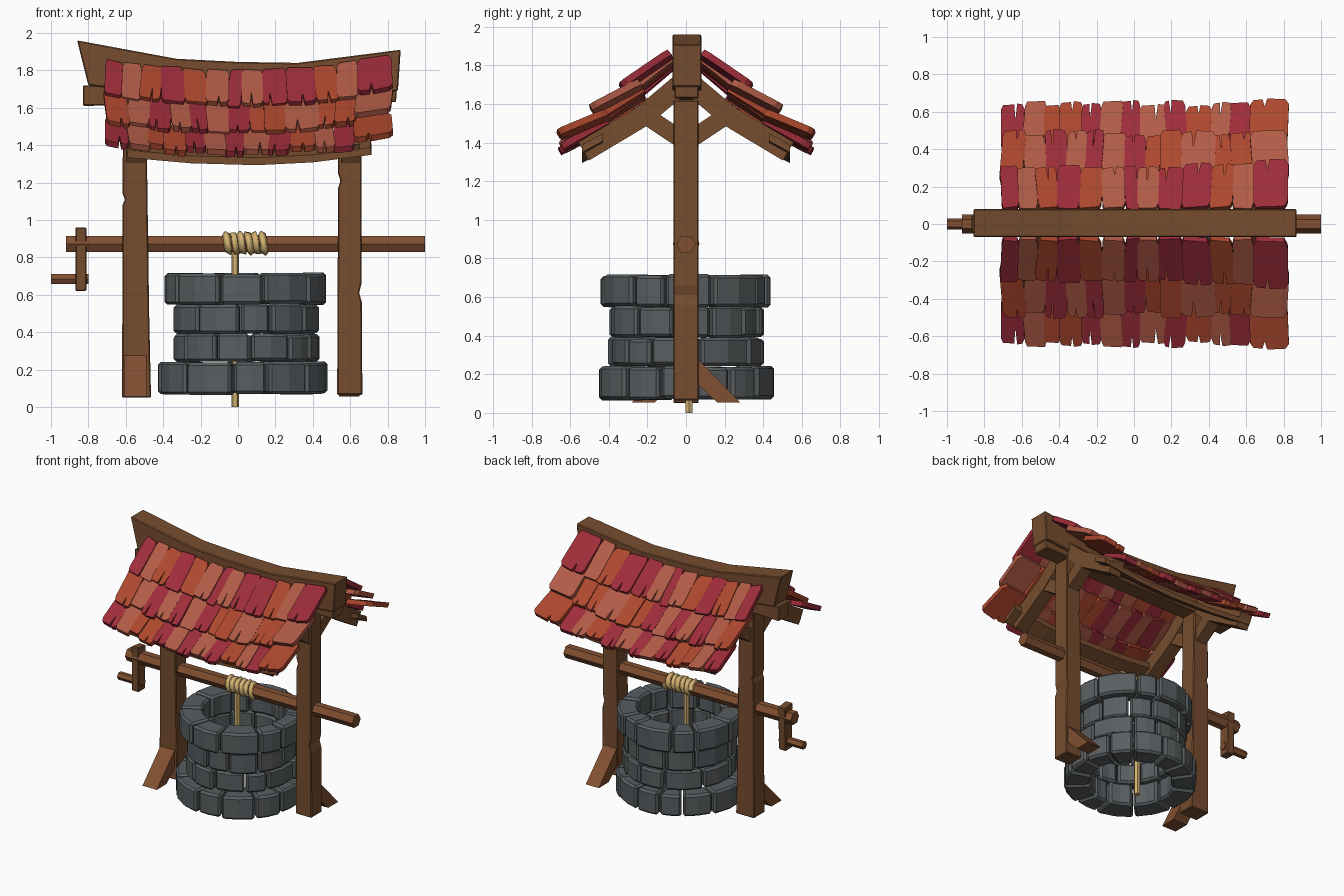
import bpy, bmesh, math, random
from mathutils import Vector

random.seed(4)
old = bpy.data.objects.get("Cube")
if old:
    bpy.data.objects.remove(old, do_unlink=True)


def material(name, *rgb):
    m = bpy.data.materials.new(name)
    m.use_nodes = True
    m.diffuse_color = (*rgb, 1)
    m.node_tree.nodes["Principled BSDF"].inputs["Base Color"].default_value = (*rgb, 1)
    return m


WOOD = material("brown wood", .18, .074, .028)
PALE = material("light wood", .22, .08, .031)
STONE = material("grey stone", .1, .112, .118)
ROPE = material("straw rope", .66, .45, .17)
TILES = [material("crimson tile", .34, .026, .042),
         material("orange tile", .42, .064, .027),
         material("salmon tile", .44, .105, .062)]

# Ways to place a flat outline (a, b) pushed along c
ALONG = {"x": lambda a, b, c: Vector((c, a, b)),
         "y": lambda a, b, c: Vector((a, c, b)),
         "z": lambda a, b, c: Vector((a, b, c))}


def add_prism(bm, pts, lo, hi, place, index=0):
    ends = [[bm.verts.new(place(a, b, c)) for a, b in pts] for c in (lo, hi)]
    n = len(pts)
    faces = [bm.faces.new(ends[0][::-1]), bm.faces.new(ends[1])]
    for i in range(n):
        j = (i + 1) % n
        faces.append(bm.faces.new((ends[0][i], ends[0][j], ends[1][j], ends[1][i])))
    for f in faces:
        f.material_index = index


def finish(bm, name, mats, bevel=0, mirror=False):
    bmesh.ops.recalc_face_normals(bm, faces=bm.faces)
    mesh = bpy.data.meshes.new(name)
    bm.to_mesh(mesh)
    bm.free()
    ob = bpy.data.objects.new(name, mesh)
    bpy.context.collection.objects.link(ob)
    for m in mats:
        mesh.materials.append(m)
    if bevel:
        mod = ob.modifiers.new("worn edges", "BEVEL")
        mod.width, mod.segments = bevel, 1
    if mirror:
        ob.modifiers.new("other side", "MIRROR").use_axis = (False, True, False)
    return ob


def prism(name, pts, axis, lo, hi, mat, bevel=.006, mirror=False):
    bm = bmesh.new()
    add_prism(bm, pts, lo, hi, ALONG[axis], 0)
    return finish(bm, name, [mat], bevel, mirror)


def ribbon(path, half):
    """Outline of a bent plank that follows a path."""
    up, down = [], []
    for i, p in enumerate(path):
        a, b = Vector(path[max(i - 1, 0)]), Vector(path[min(i + 1, len(path) - 1)])
        d = (b - a).normalized()
        n = Vector((-d.y, d.x)) * half
        up.append(Vector(p) + n)
        down.append(Vector(p) - n)
    return up + down[::-1]


def hexagon(cx, cy, r):
    return [(cx + r * math.cos(k * math.pi / 3), cy + r * math.sin(k * math.pi / 3))
            for k in range(6)]


# Stone rings of the well wall: bottom, top, radius, centre, count
rings = [(.065, .245, .455, .03, 13), (.24, .395, .395, .045, 11),
         (.385, .555, .395, .04, 11), (.545, .72, .435, .045, 11)]
for level, (lo, hi, radius, cx, count) in enumerate(rings):
    bm = bmesh.new()
    widths = [random.uniform(.7, 1.4) for _ in range(count)]
    scale = 2 * math.pi / sum(widths)
    start = random.uniform(0, 1)
    for w in widths:
        end = start + w * scale
        out = radius + random.uniform(-.012, .01)
        inner = .29 + random.uniform(-.015, .015)
        steps = [start + .015 + (end - start - .03) * k / 2 for k in range(3)]
        pts = [(cx + out * math.cos(a), out * math.sin(a)) for a in steps]
        pts += [(cx + inner * math.cos(a), inner * math.sin(a)) for a in steps[::-1]]
        add_prism(bm, pts, lo + random.uniform(0, .01), hi - random.uniform(0, .012), ALONG["z"])
        start = end
    finish(bm, "stone_ring_%d" % (level + 1), [STONE], .015)

# Posts with a few worn nicks, and their slanted feet
prism("right_post", [(-.62, .05), (-.465, .05), (-.475, .5), (-.485, 1.2), (-.49, 1.62),
                     (-.615, 1.62), (-.617, 1.14), (-.605, 1.11), (-.617, 1.08)],
      "y", -.065, .065, WOOD)
prism("left_post", [(.53, .065), (.665, .065), (.662, .56), (.648, .61), (.66, .66),
                    (.66, 1.62), (.535, 1.62), (.535, 1.25), (.548, 1.21), (.535, 1.17)],
      "y", -.065, .065, WOOD)
foot = [(.06, .28), (.28, .055), (.16, .055), (.06, .15)]
prism("left_foot_brace", foot, "x", .54, .65, PALE, 0)
prism("right_foot_brace", [(-y, z) for y, z in foot], "x", -.61, -.49, PALE, 0)

# Sagging ridge beam and the straight beam beneath it
prism("ridge_beam", [(-.86, 1.96), (-.33, 1.862), (.0, 1.845), (.32, 1.84), (.87, 1.91),
                     (.855, 1.69), (.32, 1.64), (-.33, 1.66), (-.8, 1.72)],
      "y", -.07, .08, WOOD)
prism("under_beam", [(-.83, 1.72), (-.83, 1.61), (.845, 1.63), (.85, 1.72)],
      "y", -.06, .065, WOOD)

# Rafters, knee braces and eave boards, repeated on the back
for side, x in (("right", -.55), ("left", .6)):
    prism(side + "_rafters", ribbon([(.03, 1.7), (.22, 1.54), (.53, 1.355)], .055),
          "x", x - .05, x + .05, WOOD, 0, True)
    prism(side + "_knee_braces", ribbon([(.03, 1.42), (.21, 1.54)], .045),
          "x", x - .045, x + .045, WOOD, 0, True)
eave = prism("eave_boards", ribbon([(-.59, 1.375), (-.25, 1.345), (.1, 1.335), (.4, 1.35),
                                    (.71, 1.39)], .02),
             "y", .43, .54, WOOD, 0, True)
for v in eave.data.vertices:
    v.co.z -= (v.co.y - .5) * .55


# Roof tiles: upper edge, lower edge, joints in hundredths, colour letters
def sag(x):
    return .065 * ((x / .75) ** 2 - 1)


rows = [((.06, 1.84), (.28, 1.65),
         (-71, -62, -52, -41, -29, -17, -5, 2, 13, 26, 41, 53, 64, 82), "csocoscsccosc"),
        ((.21, 1.68), (.46, 1.505),
         (-71, -59, -47, -36, -26, -17, -5, 6, 14, 25, 43, 52, 63, 82), "oscscscoosoos"),
        ((.39, 1.525), (.62, 1.395),
         (-71, -59, -48, -40, -28, -18, -7, 3, 17, 28, 41, 51, 62, 82), "csoocscscosco")]
for number, (top, low, joints, colours) in enumerate(rows):
    bm = bmesh.new()
    top, low = Vector(top), Vector(low)
    slope = low - top
    normal = Vector((-slope.y, slope.x)).normalized()
    for i, letter in enumerate(colours):
        left, right = joints[i] / 100, joints[i + 1] / 100
        lift = random.uniform(0, .018) + (.025 if i == len(colours) - 1 else 0)
        skew = random.uniform(-.025, .025)
        end = random.uniform(.94, 1.06)
        w = right - left

        def place(u, t, h):
            p = top + slope * t + normal * (h + lift * (.4 + t))
            x = left + u * w + skew * (t - .5)
            return Vector((x, p.x, p.y + sag(x)))

        pts = [(.08, 0), (.92, random.uniform(-.05, .05)), (1.02, .15), (1.02, end - .1),
               (.93, end)]
        if random.random() < .65:
            c = random.uniform(.3, .7)
            pts += [(c + .07, end + .02), (c, end - random.uniform(.15, .35)), (c - .06, end)]
        pts += [(.07, end - .02), (-.02, end - .12), (0, .12)]
        add_prism(bm, pts, 0, .035, place, "cos".index(letter))
    finish(bm, "tile_row_%d" % (number + 1), TILES, 0, True)

# Winding axle with its crank
prism("axle", hexagon(0, .872, .05), "x", -.92, 1, PALE, 0)
prism("crank_arm", [(-.04, .62), (.04, .62), (.05, .95), (-.045, .96)], "x", -.87, -.81, WOOD)
prism("crank_handle", hexagon(0, .685, .03), "x", -1, -.8, PALE, 0)

# Rope hanging into the well and wound around the axle
prism("hanging_rope", hexagon(-.015, .015, .021), "z", 0, .85, ROPE, 0)
curve = bpy.data.curves.new("rope_coil", "CURVE")
curve.dimensions = "3D"
curve.bevel_depth, curve.bevel_resolution, curve.use_fill_caps = .021, 0, True
turns, steps = 6, 10
line = curve.splines.new("POLY")
line.points.add(turns * steps)
for k, p in enumerate(line.points):
    a = 2 * math.pi * k / steps
    r = .046 + random.uniform(-.004, .004)
    p.co = (-.075 + .23 * k / (turns * steps), r * math.cos(a), .876 + r * math.sin(a), 1)
coil = bpy.data.objects.new("rope_coil", curve)
bpy.context.collection.objects.link(coil)
curve.materials.append(ROPE)
